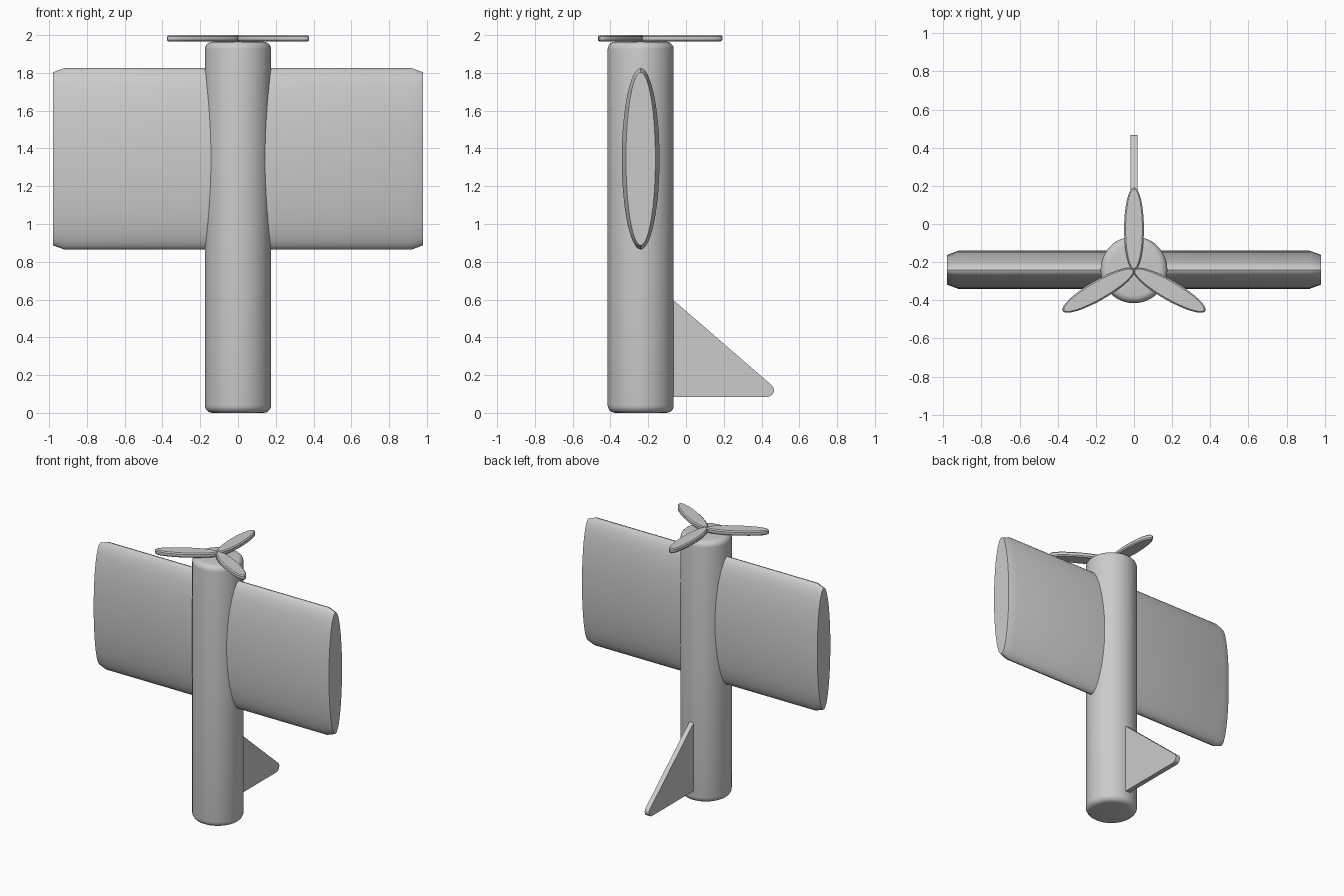
import bpy, bmesh, math
from mathutils import Matrix, Vector

cube = bpy.data.objects.get("Cube")
if cube:
    bpy.data.objects.remove(cube, do_unlink=True)

AXIS_Y = -0.24  # fuselage axis

grey = bpy.data.materials.new("plain grey")
grey.use_nodes = True
grey.diffuse_color = (0.6, 0.6, 0.6, 1)
grey.node_tree.nodes["Principled BSDF"].inputs["Base Color"].default_value = (0.6, 0.6, 0.6, 1)


def loft(name, rings, matrix, angle=30):
    """Skin matching rings of points, cap both ends and place the result."""
    bm = bmesh.new()
    loops = [[bm.verts.new(p) for p in ring] for ring in rings]
    n = len(loops[0])
    for a, b in zip(loops, loops[1:]):
        for i in range(n):
            j = (i + 1) % n
            bm.faces.new((a[i], a[j], b[j], b[i]))
    bm.faces.new(loops[0][::-1])
    bm.faces.new(loops[-1])
    bm.transform(matrix)
    bmesh.ops.recalc_face_normals(bm, faces=bm.faces)
    mesh = bpy.data.meshes.new(name)
    bm.to_mesh(mesh)
    bm.free()
    mesh.materials.append(grey)
    obj = bpy.data.objects.new(name, mesh)
    bpy.context.collection.objects.link(obj)
    bpy.ops.object.select_all(action='DESELECT')
    obj.select_set(True)
    bpy.context.view_layer.objects.active = obj
    bpy.ops.object.shade_smooth_by_angle(angle=math.radians(angle))
    return obj


def ellipse(rx, ry, z, n):
    return [(rx * math.cos(math.tau * i / n), ry * math.sin(math.tau * i / n), z) for i in range(n)]


# Fuselage: upright cylinder with rounded rims
R, TOP, ROUND = 0.175, 1.965, 0.04
arc = [math.pi / 2 * i / 5 for i in range(6)]
profile = [(R - ROUND + ROUND * math.sin(a), ROUND - ROUND * math.cos(a)) for a in arc]
profile += [(r, TOP - z) for r, z in reversed(profile)]
loft("fuselage", [ellipse(r, r, z, 48) for r, z in profile], Matrix.Translation((0, AXIS_Y, 0)))

# Wing: elliptical section spanning x, tips chamfered
sections = [(-0.98, 0.022), (-0.92, 0), (0.92, 0), (0.98, 0.022)]
wing_place = Matrix.Translation((0, AXIS_Y, 1.345)) @ Matrix(
    ((0, 0, 1, 0), (0, 1, 0, 0), (-1, 0, 0, 0), (0, 0, 0, 1)))
loft("wing", [ellipse(0.48 - d, 0.1 - d, x, 48) for x, d in sections], wing_place)

# Tail fin: triangular plate with a rounded outer corner
corner, radius = Vector((0.431, 0.12)), 0.035
outline = [(-0.2, 0.085)]
for i in range(9):
    a = math.radians(-90 + 140 * i / 8)
    outline.append((corner.x + radius * math.cos(a), corner.y + radius * math.sin(a)))
outline += [(-0.07, 0.6), (-0.2, 0.6)]
loft("tail_fin", [[(x, y, z) for y, z in outline] for x in (-0.018, 0.018)], Matrix())

# Propeller: three slim blades with bevelled upper and lower rims
levels = [(1.965, 0.008), (1.973, 0), (1.992, 0), (2.0, 0.008)]
for k, name in enumerate(("rear_blade", "right_blade", "left_blade")):
    place = (Matrix.Translation((0, AXIS_Y, 0))
             @ Matrix.Rotation(math.radians(90 + 120 * k), 4, 'Z')
             @ Matrix.Translation((0.215, 0, 0)))
    loft(name, [ellipse(0.217 - d, 0.052 - d, z, 32) for z, d in levels], place)
